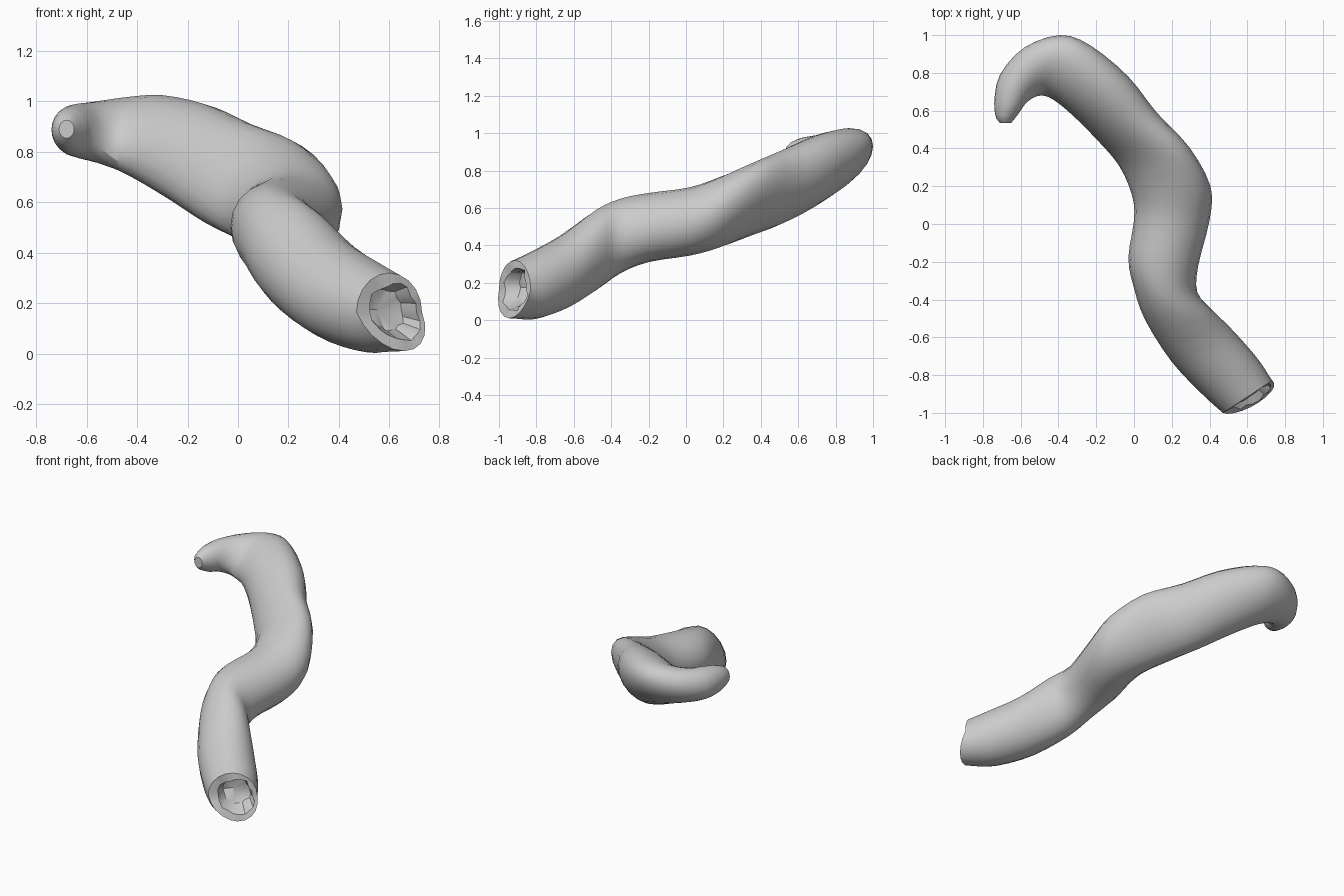
import bpy, bmesh, math, random
from mathutils import Vector

if "Cube" in bpy.data.objects:
    bpy.data.objects.remove(bpy.data.objects["Cube"])

random.seed(4)
SIDES, STEPS = 20, 3

grey = bpy.data.materials.new("plain grey")
grey.diffuse_color = (0.6, 0.6, 0.6, 1)
grey.use_nodes = True
grey.node_tree.nodes["Principled BSDF"].inputs["Base Color"].default_value = grey.diffuse_color

# Sections: left x, y, right x, y, bottom z, top z, tilt of the right side
SECTIONS = [Vector(s) for s in (
    (0.47, -1.00, 0.73, -0.83, 0.01, 0.32, 0.0),
    (0.36, -0.90, 0.66, -0.72, 0.005, 0.37, 0.0),
    (0.20, -0.73, 0.53, -0.57, 0.06, 0.46, 0.0),
    (0.06, -0.51, 0.41, -0.45, 0.16, 0.59, -0.01),
    (0.00, -0.34, 0.335, -0.36, 0.25, 0.65, -0.02),
    (-0.03, -0.18, 0.34, -0.22, 0.31, 0.68, -0.01),
    (0.00, 0.02, 0.40, 0.02, 0.345, 0.71, 0.0),
    (-0.01, 0.15, 0.405, 0.20, 0.385, 0.765, 0.03),
    (-0.08, 0.31, 0.29, 0.41, 0.45, 0.85, 0.08),
    (-0.20, 0.45, 0.12, 0.59, 0.51, 0.92, 0.06),
    (-0.33, 0.58, -0.03, 0.78, 0.595, 0.99, 0.05),
    (-0.43, 0.66, -0.23, 0.945, 0.675, 1.025, 0.06),
    (-0.49, 0.68, -0.39, 1.00, 0.72, 1.02, 0.06),
    (-0.54, 0.665, -0.58, 0.935, 0.755, 1.00, 0.03),
    (-0.58, 0.63, -0.71, 0.79, 0.78, 0.99, 0.0),
    (-0.60, 0.60, -0.74, 0.64, 0.80, 0.975, 0.0),
    (-0.63, 0.56, -0.73, 0.56, 0.83, 0.95, 0.0),
)]


def spline(pts, i, t):
    """Smooth blend between neighbouring sections."""
    a, b, c, d = (pts[max(0, min(len(pts) - 1, i + k))] for k in (-1, 0, 1, 2))
    return 0.5 * (2 * b + (c - a) * t + (2 * a - 5 * b + 4 * c - d) * t * t
                  + (3 * b - a - 3 * c + d) * t ** 3)


def section_points(s):
    left, right = Vector((s[0], s[1], 0)), Vector((s[2], s[3], 0))
    mid, half = (left + right) / 2, (right - left) / 2
    z, tilt = (s[4] + s[5]) / 2, s[6]
    h = math.sqrt(max(((s[5] - s[4]) / 2) ** 2 - tilt ** 2, 1e-4))
    pts = []
    for k in range(SIDES):
        a = 2 * math.pi * k / SIDES
        u, v = math.cos(a), math.sin(a)
        pts.append(mid + half * u + Vector((0, 0, z + h * v + tilt * u)))
    return pts


bm = bmesh.new()


def add_ring(points):
    return [bm.verts.new(p) for p in points]


def bridge(a, b):
    for k in range(SIDES):
        n = (k + 1) % SIDES
        bm.faces.new((a[k], a[n], b[n], b[k]))


# Curved body
rings = []
for i in range(len(SECTIONS) - 1):
    for j in range(STEPS):
        rings.append(add_ring(section_points(spline(SECTIONS, i, j / STEPS))))
rings.append(add_ring(section_points(SECTIONS[-1])))
for a, b in zip(rings, rings[1:]):
    bridge(a, b)

# Rounded blunt tip
tip = [v.co.copy() for v in rings[-1]]
tip_mid = sum(tip, Vector()) / SIDES
cap = add_ring([tip_mid + (p - tip_mid) * 0.6 + Vector((0, -0.025, 0)) for p in tip])
bridge(rings[-1], cap)
bm.faces.new(cap)

# Lower lip of the open end juts outward
centre = sum((v.co for v in rings[0]), Vector()) / SIDES
for v in rings[0]:
    drop = max(0.0, (centre.z - v.co.z) / 0.155)
    v.co += Vector((0.06, -0.03, 0)) * drop
rim = [v.co.copy() for v in rings[0]]

# Ragged recess in the open end
inward = Vector((-0.5, 0.8, 0.1))


def recess_ring(scale, depth, ragged):
    pts = []
    for p in rim:
        s = scale + random.uniform(-ragged, ragged)
        d = depth + random.uniform(-ragged, ragged) * 0.15
        pts.append(centre + Vector((0.02, 0, 0)) + (p - centre) * s + inward * d)
    return add_ring(pts)


lip = recess_ring(0.72, 0.01, 0.07)
floor = recess_ring(0.55, 0.09, 0.06)
bridge(lip, rings[0])
bridge(floor, lip)
hub = bm.verts.new(centre + inward * 0.1)
for k in range(SIDES):
    bm.faces.new((hub, floor[(k + 1) % SIDES], floor[k]))

bmesh.ops.recalc_face_normals(bm, faces=bm.faces)
mesh = bpy.data.meshes.new("curved_tube")
bm.to_mesh(mesh)
bm.free()
mesh.materials.append(grey)
tube = bpy.data.objects.new("curved_tube", mesh)
bpy.context.collection.objects.link(tube)
bpy.context.view_layer.objects.active = tube
tube.select_set(True)
bpy.ops.object.shade_smooth_by_angle(angle=math.radians(30))
